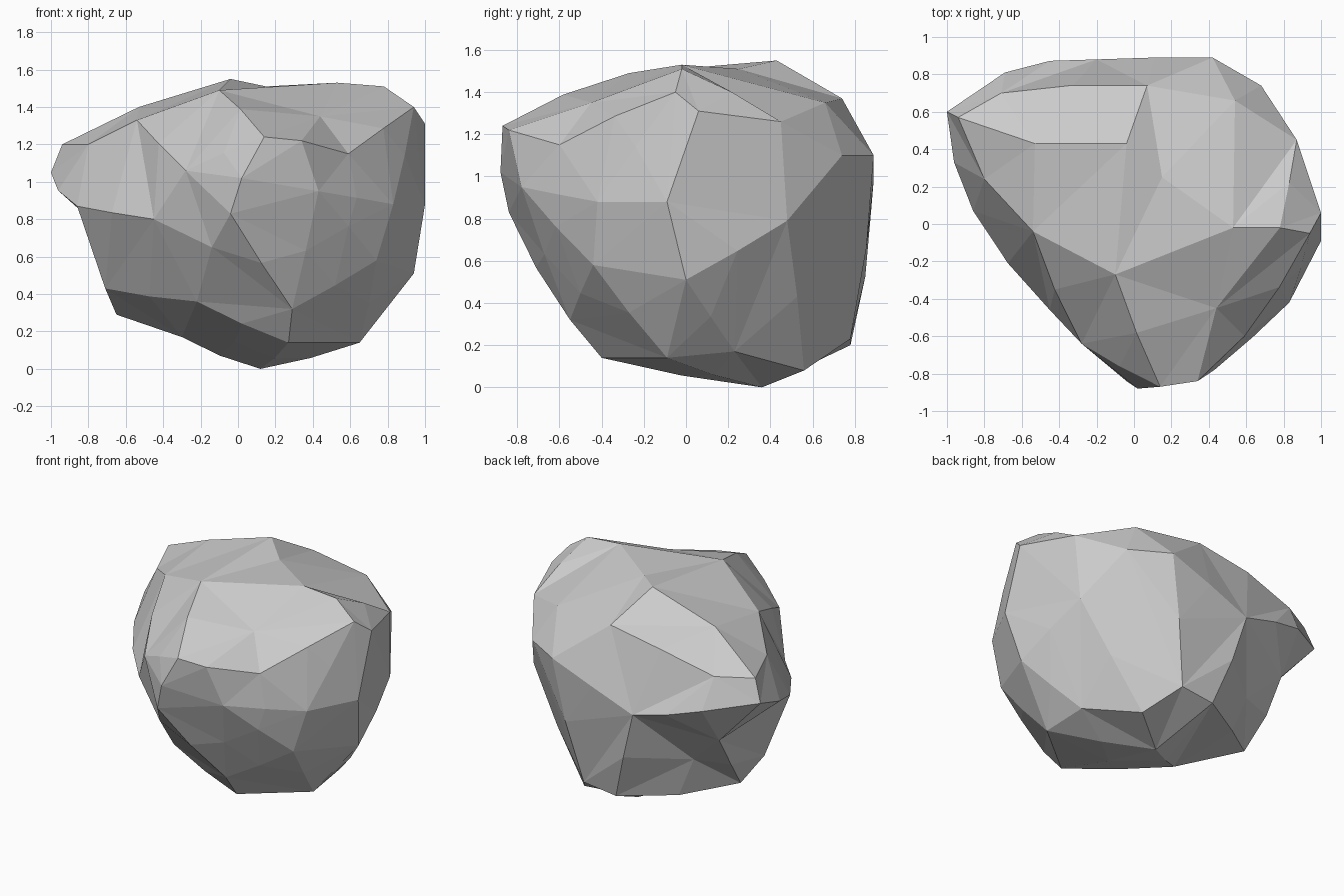
import bpy, bmesh
from mathutils import Vector

if "Cube" in bpy.data.objects:
    bpy.data.objects.remove(bpy.data.objects["Cube"])

# Key corners of the boulder
corners = [
    # crown
    (-.04, .43, 1.55), (.53, -.02, 1.53), (.78, -.02, 1.51), (.15, .25, 1.51),
    (-.1, -.27, 1.49), (-.53, .43, 1.40), (-.54, -.04, 1.33), (.54, .66, 1.35),
    (.07, .74, 1.37), (-.71, .70, 1.20), (-.8, .24, 1.20), (-.94, .57, 1.20),
    (.44, -.45, 1.35),
    # brow, with the jutting front point
    (.14, -.87, 1.24), (.34, -.84, 1.22), (.59, -.6, 1.15), (.94, -.05, 1.40),
    (1, .06, 1.31), (.87, .45, 1.26), (.68, .74, 1.1), (.42, .89, 1.1),
    # waist
    (-.2, .88, .86), (-.69, .81, .99), (-1, .6, 1.05), (-.86, .07, .87),
    (-.45, -.46, .8), (-.28, -.64, 1.06), (.02, -.88, 1.02), (-.04, -.84, .83),
    (.83, -.42, .88), (.43, -.78, .95), (1, -.09, .88), (.85, .48, .79),
    (.74, -.44, .58), (-.14, -.67, .65),
    # lower body
    (-.7, .63, .72), (-.46, .57, .5), (.29, -.55, .32), (-.22, -.4, .36),
    (-.71, .14, .43), (-.65, .32, .29), (.94, 0, .51), (.25, .78, .23),
    (0, .78, .2),
    # foot
    (.4, .56, .08), (.63, .23, .17), (.65, -.09, .14), (.12, .36, 0),
    (-.3, .04, .17), (.27, -.4, .14),
]

# Skin the corners: hull their directions on a sphere, then push each one out
# to its true place, so that hollows stay hollow
core = Vector((0, .05, .75))
bm = bmesh.new()
home = {}
for c in corners:
    p = Vector(c)
    home[bm.verts.new((p - core).normalized())] = p
bmesh.ops.convex_hull(bm, input=list(bm.verts))
for v in bm.verts:
    v.co = home[v]
bmesh.ops.recalc_face_normals(bm, faces=list(bm.faces))

# Break the long ridges and round them out a little
push = []
for e in bm.edges:
    angle, size = e.calc_face_angle_signed(), e.calc_length()
    mid = (e.verts[0].co + e.verts[1].co) / 2
    if size > .5 and angle > .2 and mid.z < 1.4:
        n = (e.link_faces[0].normal + e.link_faces[1].normal).normalized()
        push.append((e, mid, n * size * angle * .05))
old = set(bm.verts)
bmesh.ops.subdivide_edges(bm, edges=[p[0] for p in push], cuts=1)
for v in set(bm.verts) - old:
    _, mid, shift = min(push, key=lambda p: (p[1] - v.co).length)
    if (mid - v.co).length < .001:
        v.co += shift
        v.co.z = max(v.co.z, 0)
        v.co.x = max(-1, min(1, v.co.x))
        v.co.y = max(-.88, min(.89, v.co.y))
bmesh.ops.triangulate(bm, faces=list(bm.faces))
bmesh.ops.recalc_face_normals(bm, faces=list(bm.faces))

mesh = bpy.data.meshes.new("boulder")
bm.to_mesh(mesh)
bm.free()
boulder = bpy.data.objects.new("boulder", mesh)
bpy.context.collection.objects.link(boulder)
